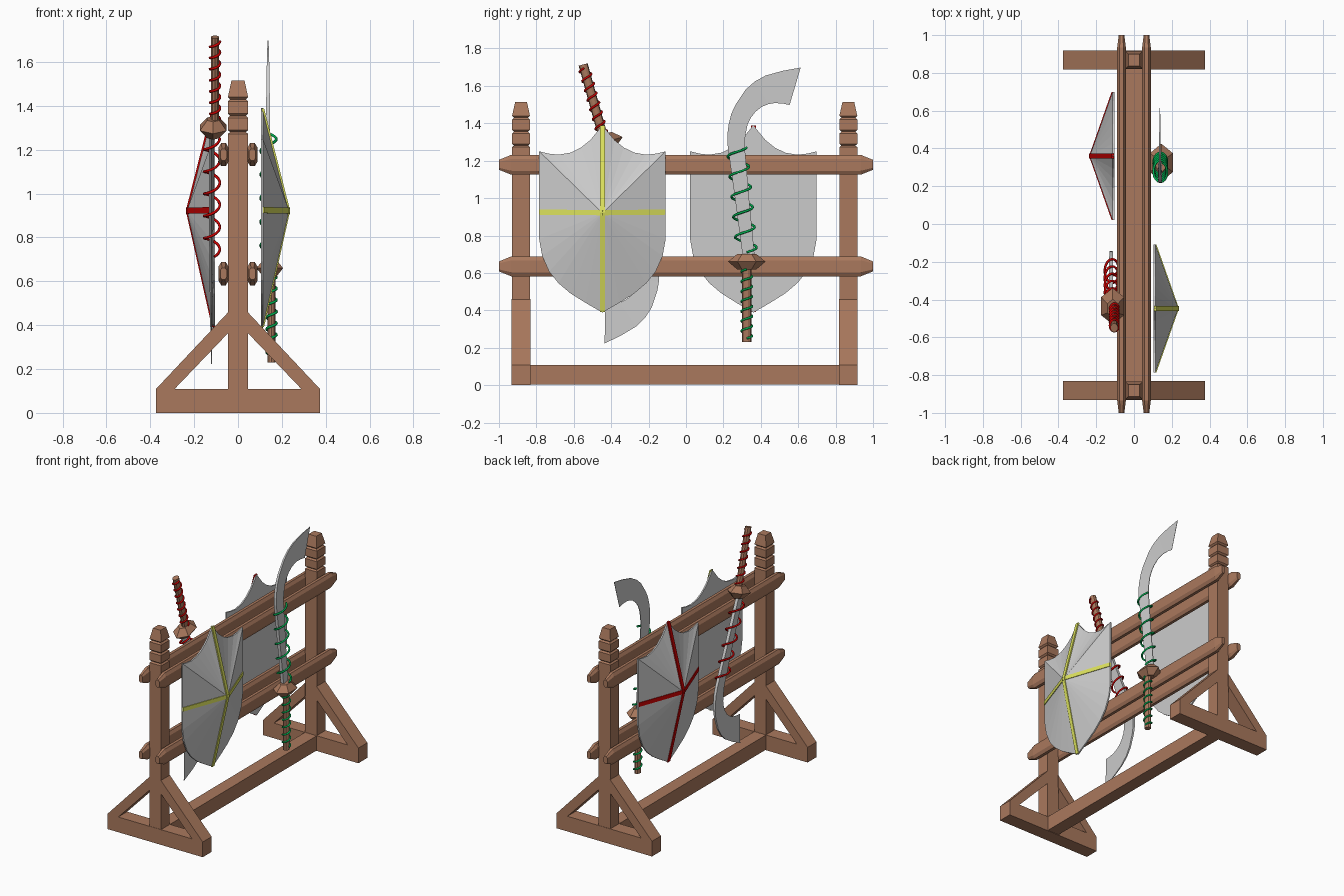
import bpy, bmesh
from math import sin, cos, pi, radians
from mathutils import Vector, Matrix

if "Cube" in bpy.data.objects:
    bpy.data.objects.remove(bpy.data.objects["Cube"])


def material(name, rgb):
    m = bpy.data.materials.new(name)
    m.diffuse_color = (*rgb, 1)
    m.use_nodes = True
    m.node_tree.nodes["Principled BSDF"].inputs["Base Color"].default_value = m.diffuse_color
    return m


WOOD = material("wood", (0.40, 0.19, 0.11))
RED = material("red", (0.60, 0.0, 0.0))
GREEN = material("green", (0.0, 0.42, 0.08))
YELLOW = material("yellow", (0.72, 0.76, 0.11))


def add(name, bm, mat=None, place=None):
    bmesh.ops.recalc_face_normals(bm, faces=bm.faces)
    me = bpy.data.meshes.new(name)
    bm.to_mesh(me)
    bm.free()
    if place:
        me.transform(place)
    if mat:
        me.materials.append(mat)
    ob = bpy.data.objects.new(name, me)
    bpy.context.collection.objects.link(ob)
    return ob


def loft(name, rings, mat=None, place=None):
    """Skin a row of closed rings and cap both ends."""
    bm = bmesh.new()
    vs = [[bm.verts.new(p) for p in r] for r in rings]
    n = len(vs[0])
    for a, b in zip(vs, vs[1:]):
        for i in range(n):
            j = (i + 1) % n
            bm.faces.new((a[i], a[j], b[j], b[i]))
    bm.faces.new(vs[0])
    bm.faces.new(vs[-1])
    return add(name, bm, mat, place)


def box(name, x0, x1, y0, y1, z0, z1, mat):
    return loft(name, [[(x0, y0, z), (x1, y0, z), (x1, y1, z), (x0, y1, z)] for z in (z0, z1)], mat)


def ellipse(rx, ry, z, n, ox=0):
    return [(ox + rx * sin(2 * pi * i / n), ry * cos(2 * pi * i / n), z) for i in range(n)]


def coil(name, p0, p1, rx, ry, turns, tube, mat, place):
    cu = bpy.data.curves.new(name + "_path", 'CURVE')
    cu.dimensions = '3D'
    cu.bevel_depth = tube
    cu.bevel_resolution = 1
    cu.use_fill_caps = True
    sp = cu.splines.new('POLY')
    n = int(turns * 18)
    sp.points.add(n)
    for i, pt in enumerate(sp.points):
        a = 2 * pi * turns * i / n
        c = Vector(p0).lerp(Vector(p1), i / n)
        pt.co = (c.x + rx * cos(a), c.y + ry * sin(a), c.z, 1)
    tmp = bpy.data.objects.new(name + "_path", cu)
    bm = bmesh.new()
    me = bpy.data.meshes.new_from_object(tmp)
    bm.from_mesh(me)
    for f in bm.faces:
        f.smooth = True
    bpy.data.objects.remove(tmp)
    add(name, bm, mat, place)


# Posts with stacked finials, feet and braces
post = [(0, .046), (1.272, .046), (1.281, .036), (1.29, .046), (1.345, .046), (1.355, .036),
        (1.365, .046), (1.42, .046), (1.43, .036), (1.44, .046), (1.515, .03)]
for side, yc in (("left", -.882), ("right", .868)):
    loft(side + "_post", [[(sx * h, yc + sy * h * 1.04, z) for sx, sy in ((-1, -1), (1, -1), (1, 1), (-1, 1))]
                          for z, h in post], WOOD)
    box(side + "_foot", -.375, .375, yc - .05, yc + .05, 0, .108, WOOD)
    for s in (-1, 1):
        quad = ((.375, .108), (.29, .108), (.044, .365), (.044, .46))
        loft(side + "_brace", [[(s * x, y, z) for x, z in quad] for y in (yc - .05, yc + .05)], WOOD)
box("bottom_beam", -.046, .046, -.84, .825, .003, .107, WOOD)

# Four chamfered rails with tapered ends
octagon = [(1, .6), (.45, 1), (-.45, 1), (-1, .6), (-1, -.6), (-.45, -1), (.45, -1), (1, -.6)]
for s in (-1, 1):
    for level, zc in (("upper", 1.178), ("lower", .635)):
        loft(level + "_rail", [[(s * .066 + x * .023 * kx, y, zc + z * .053 * kz) for x, z in octagon]
                               for y, kx, kz in ((-1, .65, .5), (-.935, 1, 1), (.935, 1, 1), (1, .65, .5))], WOOD)

# Heater shields: flat back, thin rim, faceted front rising to a point, crossed strips
half = [(0, 1.39), (.028, 1.355), (.065, 1.31), (.115, 1.27), (.17, 1.243), (.235, 1.232), (.29, 1.238),
        (.338, 1.25), (.338, .925), (.338, .78), (.322, .69), (.285, .607), (.235, .545), (.17, .49),
        (.09, .44), (0, .388)]
outline = half + [(-y, z) for y, z in half[-2:0:-1]]


def shield(name, s, yc, mat):
    bm = bmesh.new()
    back, rim = [[bm.verts.new((s * x, yc + y, z)) for y, z in outline] for x in (.104, .114)]
    apex = bm.verts.new((s * .234, yc, .92))
    n = len(rim)
    for i in range(n):
        j = (i + 1) % n
        bm.faces.new((back[i], back[j], rim[j], rim[i]))
        bm.faces.new((rim[i], rim[j], apex))
    bm.faces.new(back)
    add(name, bm)
    for y, z in ((0, 1.388), (0, .392), (.338, .925), (-.338, .925)):
        w = (.013, 0) if y == 0 else (0, .014)
        rings = []
        for px, py, pz in ((.232, 0, .922), (.113, y, z)):
            rings.append([(s * (px + dx), yc + py + k * w[0], pz + k * w[1])
                          for dx, k in ((-.006, -1), (-.006, 1), (.006, 1), (.006, -1))])
        loft(name + "_strip", rings, mat)


shield("front_shield", 1, -.447, YELLOW)
shield("rear_shield", -1, .36, RED)

# Curved swords: (spine y, spine z, edge y, edge z, half thickness)
sections = [(-.018, 0, .045, 0, .011), (-.062, .33, .013, .33, .011), (-.103, .626, -.012, .626, .01),
            (-.104, .68, -.007, .68, .01), (-.097, .733, .004, .733, .009), (-.083, .79, .022, .77, .008),
            (-.06, .84, .047, .802, .007), (-.006, .92, .08, .828, .006), (.042, .963, .117, .843, .005),
            (.10, .995, .15, .848, .004), (.19, 1.02, .19, .846, .003), (.288, 1.038, .229, .838, .0015)]


def sword(name, place, mat):
    blade = loft(name + "_blade", [[(-.008 + h, sy, sz), (-.008 + .2 * h, ey, ez),
                                    (-.008 - .2 * h, ey, ez), (-.008 - h, sy, sz)]
                                   for sy, sz, ey, ez, h in sections], None, place)
    loft(name + "_guard", [ellipse(.032, .05, -.042, 6), ellipse(.07, .1, 0, 6),
                           ellipse(.032, .05, .042, 6)], WOOD, place)
    loft(name + "_grip", [ellipse(.02, .025, z, 10, .008) for z in (-.43, 0)], WOOD, place)
    coil(name + "_grip_wrap", (.008, 0, -.41), (.008, 0, -.04), .023, .029, 7, .006, mat, place)
    coil(name + "_blade_coil", (-.006, 0, .05), (-.006, -.052, .61), .036, .055, 5.2, .0065, mat, place)


sword("front_sword", Matrix.Translation((.145, .325, .66)), GREEN)
sword("rear_sword", Matrix.Translation((-.113, -.435, 1.30)) @ Matrix.Rotation(pi + radians(15.5), 4, 'X'), RED)
